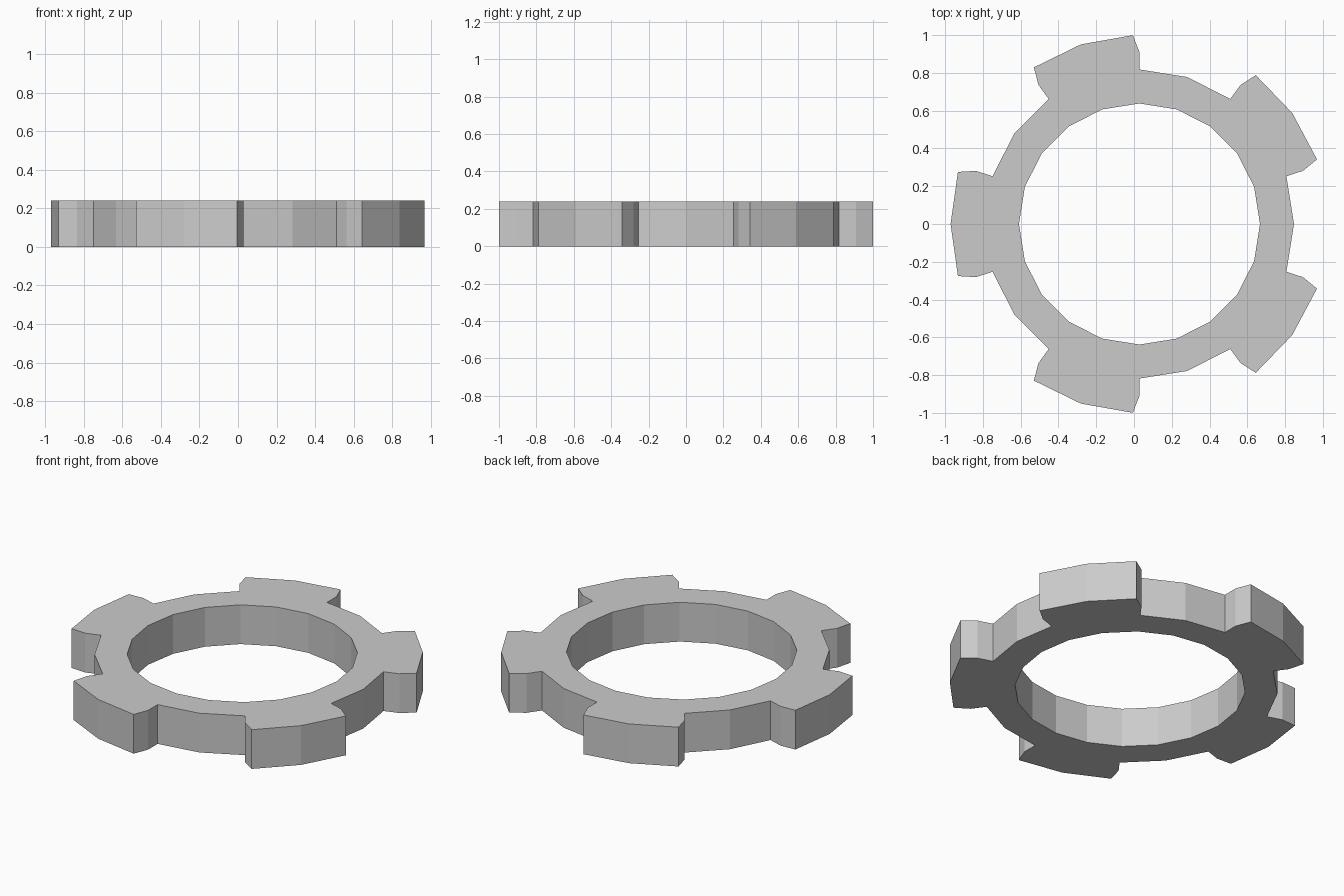
import bpy, bmesh
from math import cos, sin, radians

if "Cube" in bpy.data.objects:
    bpy.data.objects.remove(bpy.data.objects["Cube"])

TEETH, H, CX = 5, 0.24, 0.029
R_IN, R_ROOT, R_MID, R_TIP = 0.638, 0.818, 0.91, 1.0
STEP, TIP = 18, 16          # flank angle and tip half-angle, degrees


def point(r, a):
    return (CX + r * cos(radians(a)), r * sin(radians(a)), 0)


bm = bmesh.new()


def face(pts):
    bm.faces.new([bm.verts.new(point(r, a)) for r, a in pts])


# Flat ring: each pitch has two tooth halves and two root segments
for i in range(TEETH):
    c = 180 + i * 360 / TEETH
    face([(R_IN, c), (R_IN, c - STEP), (R_ROOT, c - STEP), (R_MID, c - STEP),
          (R_TIP, c - TIP), (R_TIP, c)])
    face([(R_IN, c + STEP), (R_IN, c), (R_TIP, c), (R_TIP, c + TIP),
          (R_MID, c + STEP), (R_ROOT, c + STEP)])
    for a in (c + STEP, c + 2 * STEP):
        face([(R_IN, a), (R_ROOT, a), (R_ROOT, a + STEP), (R_IN, a + STEP)])
bmesh.ops.remove_doubles(bm, verts=bm.verts, dist=1e-4)
bmesh.ops.recalc_face_normals(bm, faces=bm.faces)

# Extrude to thickness
ext = bmesh.ops.extrude_face_region(bm, geom=bm.faces[:], use_keep_orig=True)
top = [g for g in ext["geom"] if isinstance(g, bmesh.types.BMVert)]
bmesh.ops.translate(bm, verts=top, vec=(0, 0, H))
bmesh.ops.recalc_face_normals(bm, faces=bm.faces)

mesh = bpy.data.meshes.new("gear_ring")
bm.to_mesh(mesh)
bm.free()
bpy.context.collection.objects.link(bpy.data.objects.new("gear_ring", mesh))
